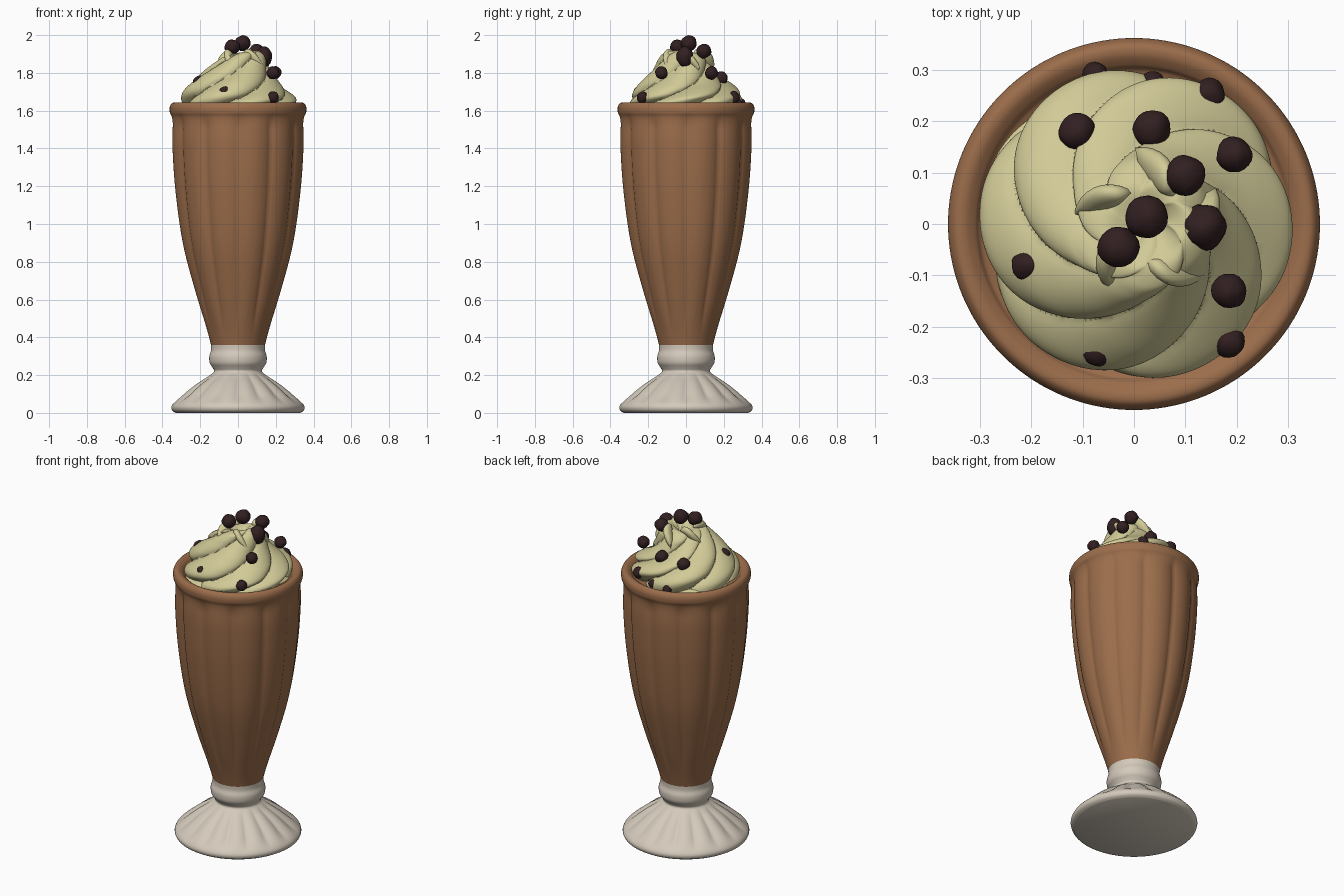
import bpy, bmesh, math, random
from math import sin, cos, pi, tau
from mathutils import Vector, noise

random.seed(4)
cube = bpy.data.objects.get("Cube")
if cube:
    bpy.data.objects.remove(cube, do_unlink=True)


def make_material(name, color):
    m = bpy.data.materials.new(name)
    m.use_nodes = True
    m.diffuse_color = (*color, 1)
    bsdf = m.node_tree.nodes["Principled BSDF"]
    bsdf.inputs["Base Color"].default_value = (*color, 1)
    bsdf.inputs["Roughness"].default_value = 0.6
    return m


shake = make_material("chocolate_shake", (0.33, 0.153, 0.07))
glass = make_material("pale_glass", (0.66, 0.59, 0.50))
cream_mat = make_material("cream", (0.64, 0.59, 0.31))
chip_mat = make_material("dark_chocolate", (0.032, 0.014, 0.015))


def smooth_profile(points, steps):
    """Sample a Catmull-Rom curve through (radius, height) points."""
    pts = [Vector(p) for p in points]
    pts = [pts[0]] + pts + [pts[-1]]
    out = []
    for a, b, c, d in zip(pts, pts[1:], pts[2:], pts[3:]):
        for i in range(steps):
            t = i / steps
            out.append(0.5 * (2 * b + (c - a) * t + (2 * a - 5 * b + 4 * c - d) * t ** 2
                              + (3 * b - a - 3 * c + d) * t ** 3))
    return out + [pts[-1]]


def lathe(name, profile, segments, shape, materials):
    """Turn a profile; shape(radius, z, angle, s) gives each point's place."""
    bm = bmesh.new()
    rings = []
    for i, (r, z) in enumerate(profile):
        s = i / (len(profile) - 1)
        rings.append([bm.verts.new(shape(r, z, tau * k / segments, s))
                      for k in range(segments)])
    for lo, hi in zip(rings, rings[1:]):
        for k in range(segments):
            n = (k + 1) % segments
            bm.faces.new((lo[k], lo[n], hi[n], hi[k]))
    bm.faces.new(rings[0][::-1])
    bm.faces.new(rings[-1])
    return finish(name, bm, materials)


def finish(name, bm, materials, angle=50):
    mesh = bpy.data.meshes.new(name)
    bmesh.ops.recalc_face_normals(bm, faces=bm.faces)
    bm.to_mesh(mesh)
    bm.free()
    ob = bpy.data.objects.new(name, mesh)
    bpy.context.collection.objects.link(ob)
    for m in materials:
        mesh.materials.append(m)
    bpy.ops.object.select_all(action="DESELECT")
    ob.select_set(True)
    bpy.context.view_layer.objects.active = ob
    bpy.ops.object.shade_smooth_by_angle(angle=math.radians(angle))
    return ob


def ramp(a, b, x):
    t = min(max((x - a) / (b - a), 0), 1)
    return t * t * (3 - 2 * t)


# Fluted foot and knop
def fluted_foot(r, z, a, s):
    depth = 0.07 * ramp(0.04, 0.1, z) * (1 - ramp(0.17, 0.22, z))
    r *= 1 - depth * (1 - abs(sin(8 * a)))
    return r * cos(a), r * sin(a), z


foot_profile = [(0.33, 0), (0.35, 0.015), (0.347, 0.045), (0.29, 0.1), (0.22, 0.155),
                (0.15, 0.2), (0.127, 0.22), (0.135, 0.24), (0.15, 0.265), (0.152, 0.3),
                (0.143, 0.33), (0.143, 0.36)]
lathe("glass_foot", smooth_profile(foot_profile, 4), 144, fluted_foot, [glass])


# Fluted bowl filled with shake, with a rolled rim
def fluted_bowl(r, z, a, s):
    depth = 0.05 * ramp(0.38, 0.6, z) * (1 - ramp(1.5, 1.6, z))
    r *= 1 - depth * (1 - abs(sin(6 * a)) ** 0.7)
    return r * cos(a), r * sin(a), z


bowl_profile = [(0.143, 0.36), (0.165, 0.44), (0.232, 0.65), (0.298, 0.9), (0.338, 1.18),
                (0.354, 1.42), (0.351, 1.55), (0.361, 1.59), (0.361, 1.62), (0.349, 1.64),
                (0.33, 1.642), (0.31, 1.63), (0.295, 1.615), (0.25, 1.61), (0.01, 1.61)]
lathe("shake_bowl", smooth_profile(bowl_profile, 6), 144, fluted_bowl, [shake])


# Twisted cream swirl
def swirl(r, z, a, s):
    strand = abs(cos(3 * (a - 3.4 * s - 0.5)))
    r *= 0.84 + 0.18 * strand ** 0.6
    z += 0.03 * sin(a - 5.2 * s) * sin(pi * s)
    return r * cos(a) + 0.03 * s, r * sin(a), z


cream_profile = [(0.285, 1.6), (0.3, 1.65), (0.29, 1.69), (0.25, 1.735), (0.205, 1.775),
                 (0.165, 1.815), (0.14, 1.85), (0.12, 1.88), (0.085, 1.9), (0.05, 1.89),
                 (0.02, 1.87)]
lathe("cream_swirl", smooth_profile(cream_profile, 8), 168,
      lambda r, z, a, s: swirl(r, z, a, 1 - (1 - s) * 1.0), [cream_mat]).data.name = "cream_swirl"


# Thin spread of cream under the swirl
def spread(r, z, a, s):
    r *= 1 + 0.04 * sin(3 * a + 1) + 0.04 * sin(5 * a)
    return r * cos(a) - 0.01, r * sin(a), z


lathe("cream_spread", [(0.27, 1.6), (0.28, 1.615), (0.265, 1.63), (0.1, 1.63)], 96,
      spread, [cream_mat])


# Curled cream tips around the peak
def cream_tip(name, angle, size):
    bm = bmesh.new()
    rings = []
    for i in range(9):
        t = i / 8
        r = 0.125 - 0.05 * t
        a = angle - 0.9 * t
        center = Vector((0.03 + r * cos(a), r * sin(a), 1.83 + 0.075 * sin(t * 2)))
        w = size * (0.12 + sin(pi * (0.25 + 0.73 * t)))
        out = Vector((cos(a), sin(a), 0))
        rings.append([bm.verts.new(center + w * (out * cos(tau * k / 12)
                                                + Vector((0, 0, 1)) * sin(tau * k / 12)))
                      for k in range(12)])
    for lo, hi in zip(rings, rings[1:]):
        for k in range(12):
            n = (k + 1) % 12
            bm.faces.new((lo[k], lo[n], hi[n], hi[k]))
    bm.faces.new(rings[0][::-1])
    bm.faces.new(rings[-1])
    finish(name, bm, [cream_mat], 70)


for i in range(5):
    cream_tip(f"cream_tip_{i + 1}", 0.5 + tau * i / 5, 0.028 + 0.004 * (i % 2))


# Chocolate chips: x, y, z, radius
def chip(name, place, radius, stretch=1.0):
    bm = bmesh.new()
    bmesh.ops.create_icosphere(bm, subdivisions=3, radius=radius)
    shift = Vector(place) * 9
    for v in bm.verts:
        v.co *= 1 + 0.12 * noise.noise(v.co / radius * 1.3 + shift)
        v.co.z *= stretch
        v.co += Vector(place)
    finish(name, bm, [chip_mat])


chips = [(-.075, .29, 1.64, .026), (.035, .275, 1.64, .024), (.145, .25, 1.67, .034),
         (-.11, .18, 1.76, .037), (.035, .185, 1.77, .037), (.195, .135, 1.8, .035),
         (.1, .095, 1.915, .039), (.025, .015, 1.957, .042), (-.03, -.045, 1.938, .04),
         (-.205, -.08, 1.75, .034), (-.135, -.125, 1.77, .022), (.185, -.13, 1.8, .034),
         (.035, -.185, 1.765, .026), (-.07, -.245, 1.695, .034), (.185, -.23, 1.67, .031)]
for i, (x, y, z, r) in enumerate(chips):
    chip(f"chocolate_chip_{i + 1}", (x, y, z), r)
chip("large_chocolate_chip", (.137, -.005, 1.885), .044, 1.25)
